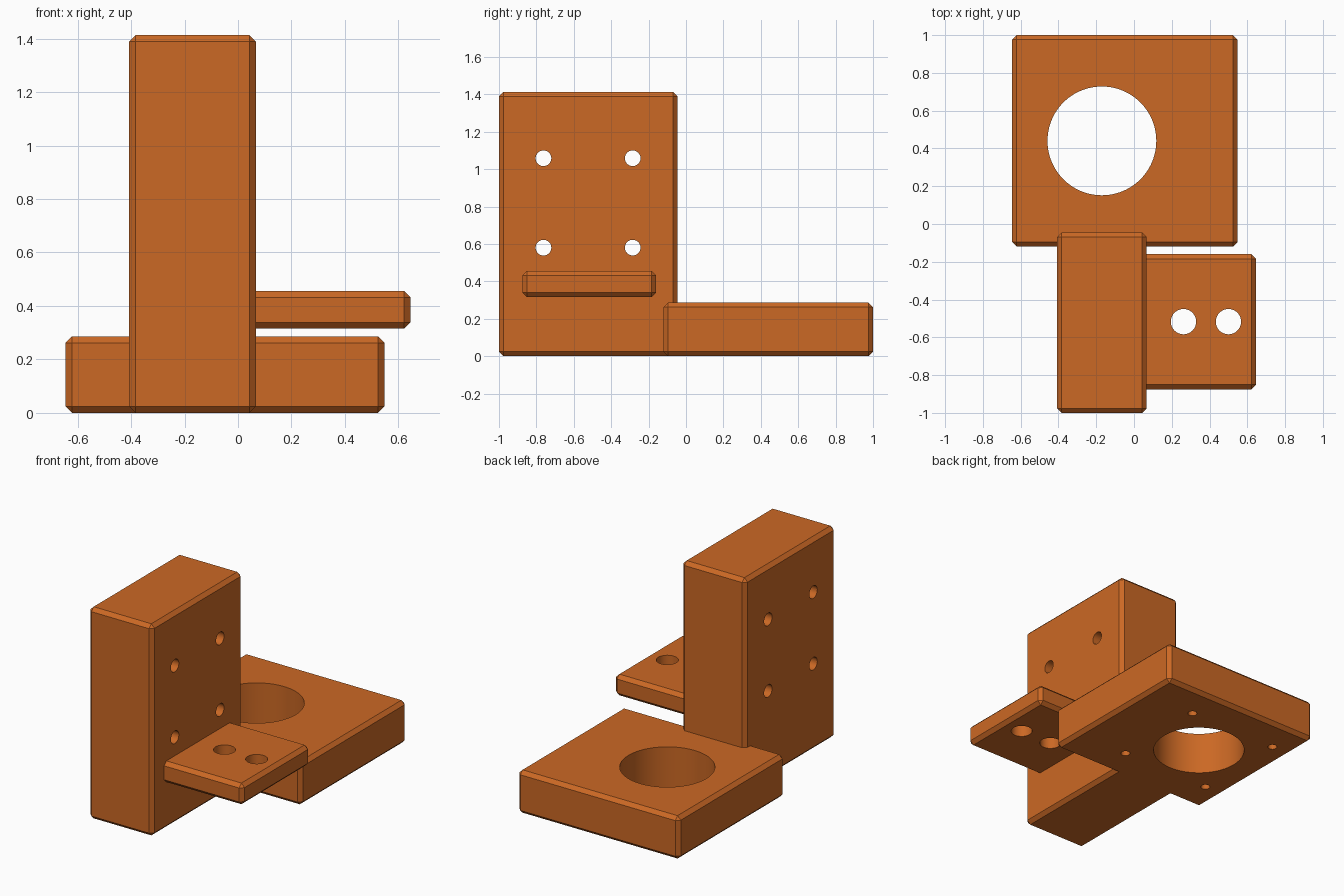
import bpy
import math

if "Cube" in bpy.data.objects:
    bpy.data.objects.remove(bpy.data.objects["Cube"])

CHAMFER = 0.024

orange = bpy.data.materials.new("burnt_orange")
orange.diffuse_color = (0.60, 0.14, 0.018, 1.0)
orange.use_nodes = True
orange.node_tree.nodes["Principled BSDF"].inputs["Base Color"].default_value = orange.diffuse_color


def block(name, lo, hi):
    """Chamfered box between two opposite corners."""
    bpy.ops.mesh.primitive_cube_add(size=1, location=[(a + b) / 2 for a, b in zip(lo, hi)])
    ob = bpy.context.object
    ob.name = name
    ob.scale = [b - a for a, b in zip(lo, hi)]
    bpy.ops.object.transform_apply(location=True, rotation=False, scale=True)
    bev = ob.modifiers.new("chamfer", 'BEVEL')
    bev.width = CHAMFER
    bev.segments = 1
    bpy.ops.object.modifier_apply(modifier=bev.name)
    ob.data.materials.append(orange)
    return ob


def combine(target, other, operation):
    """Apply an exact boolean and remove the helper."""
    mod = target.modifiers.new("boolean", 'BOOLEAN')
    mod.operation = operation
    mod.solver = 'EXACT'
    mod.object = other
    bpy.context.view_layer.objects.active = target
    bpy.ops.object.modifier_apply(modifier=mod.name)
    bpy.data.objects.remove(other, do_unlink=True)


def drill(target, centre, radius, depth, along_x=False, sides=32):
    bpy.ops.mesh.primitive_cylinder_add(
        vertices=sides, radius=radius, depth=depth, location=centre,
        rotation=(0, math.pi / 2 if along_x else 0, 0))
    cutter = bpy.context.object
    cutter.hide_render = True
    cutter.data.materials.append(orange)
    combine(target, cutter, 'DIFFERENCE')


# Base plate with a large bore and four blind screw holes underneath
base = block("base_plate", (-0.645, -0.12, 0), (0.548, 1.0, 0.286))
drill(base, (-0.17, 0.44, 0.14), 0.288, 1, sides=96)
for sx in (-1, 1):
    for sy in (-1, 1):
        drill(base, (-0.17 + sx * 0.332, 0.44 + sy * 0.332, 0.05), 0.029, 0.3)

# Upright block with four cross holes
upright = block("upright_block", (-0.407, -1.0, 0), (0.067, -0.045, 1.413))
for y in (-0.762, -0.285):
    for z in (0.58, 1.058):
        drill(upright, (-0.17, y, z), 0.042, 1, along_x=True)

# Side shelf with two holes, rooted inside the upright
shelf = block("side_shelf", (0.0, -0.875, 0.315), (0.645, -0.16, 0.456))
for x in (0.262, 0.5):
    drill(shelf, (x, -0.517, 0.385), 0.067, 0.5, sides=48)

# Fuse into one solid bracket
combine(upright, shelf, 'UNION')
combine(upright, base, 'UNION')
upright.name = "mounting_bracket"
bpy.ops.object.select_all(action='DESELECT')
upright.select_set(True)
bpy.context.view_layer.objects.active = upright
bpy.ops.object.shade_smooth_by_angle(angle=math.radians(30))
